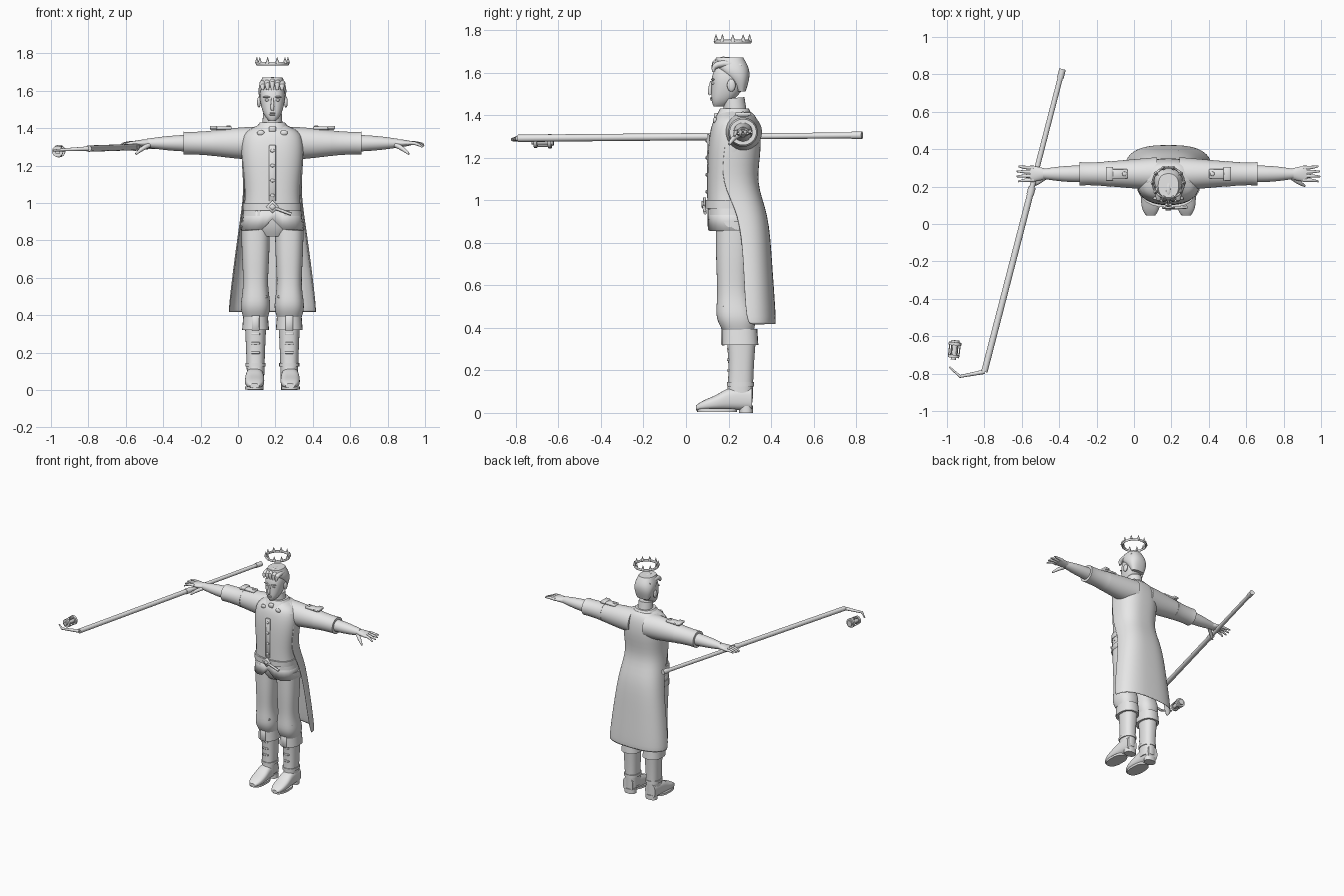
import bpy, bmesh, math
from math import cos, sin, pi, copysign
from mathutils import Vector, Matrix

old_cube = bpy.data.objects.get("Cube")
if old_cube:
    bpy.data.objects.remove(old_cube, do_unlink=True)

BODY_X = .184      # the figure stands to one side of the staff
LEG_X = .09
ARM_Y, ARM_Z = .268, 1.32
CROWN_Y, CROWN_Z, CROWN_RADIUS = .22, 1.745, .083
SIDES = (("left", 1), ("right", -1))

grey = bpy.data.materials.new("plain_grey")
grey.use_nodes = True
grey.diffuse_color = (.8, .8, .8, 1)
grey.node_tree.nodes["Principled BSDF"].inputs["Base Color"].default_value = grey.diffuse_color
parts = []


def finish(name, bm, levels=0, shift=BODY_X, thick=0):
    bmesh.ops.recalc_face_normals(bm, faces=bm.faces)
    mesh = bpy.data.meshes.new(name)
    bm.to_mesh(mesh)
    bm.free()
    obj = bpy.data.objects.new(name, mesh)
    bpy.context.collection.objects.link(obj)
    obj.location.x = shift
    mesh.materials.append(grey)
    if thick:
        solid = obj.modifiers.new("thickness", 'SOLIDIFY')
        solid.thickness = thick
    if levels:
        smooth = obj.modifiers.new("smooth", 'SUBSURF')
        smooth.levels = smooth.render_levels = levels
    parts.append(obj)
    return obj


def loft(name, rings, closed=True, caps=True, **options):
    """Skin a row of rings; the rims of the end caps stay crisp."""
    bm = bmesh.new()
    rows = [[bm.verts.new(point) for point in ring] for ring in rings]
    count = len(rows[0])
    for lower, upper in zip(rows, rows[1:]):
        for i in range(count if closed else count - 1):
            j = (i + 1) % count
            bm.faces.new((lower[i], lower[j], upper[j], upper[i]))
    if caps:
        crease = bm.edges.layers.float.new("crease_edge")
        for row in (rows[0], rows[-1]):
            for edge in bm.faces.new(row).edges:
                edge[crease] = 1
    return finish(name, bm, **options)


def oval(centre, u, v, power=2, count=24):
    def soften(t):
        return copysign(abs(t) ** (2 / power), t)
    centre, u, v = Vector(centre), Vector(u), Vector(v)
    angles = [2 * pi * i / count for i in range(count)]
    return [centre + u * soften(cos(a)) + v * soften(sin(a)) for a in angles]


def flat_ring(x, z, front, back, half):
    return oval((x, (front + back) / 2, z), (half, 0, 0), (0, (back - front) / 2, 0), power=2.4)


def tower(name, rows, x=0, levels=2, **options):
    """Upright form; rows are height, front, back and half width."""
    loft_rings = [flat_ring(x, *row) for row in rows]
    return loft(name, loft_rings, levels=levels, **options)


def limb(name, rows, side):
    """Sideways form on the arm axis; rows are reach, half depth and half height."""
    rings = [oval((side * x, ARM_Y, ARM_Z), (0, depth, 0), (0, 0, height)) for x, depth, height in rows]
    return loft(name, rings, levels=2)


def tube(name, path, radii, count=12, **options):
    points = [Vector(p) for p in path]
    rings = []
    for i, point in enumerate(points):
        way = (points[min(i + 1, len(points) - 1)] - points[max(i - 1, 0)]).normalized()
        across = way.orthogonal().normalized() if abs(way.z) > .9 else way.cross(Vector((0, 0, 1))).normalized()
        rings.append(oval(point, across * radii[i], across.cross(way) * radii[i], count=count))
    return loft(name, rings, **options)


def ball(name, centre, radii):
    bm = bmesh.new()
    place = Matrix.Translation(centre) @ Matrix.Diagonal((*radii, 1))
    bmesh.ops.create_uvsphere(bm, u_segments=16, v_segments=10, radius=1, matrix=place)
    return finish(name, bm)


def box(name, centre, size, turn=0):
    bm = bmesh.new()
    place = Matrix.Translation(centre) @ Matrix.Rotation(turn, 4, 'Y') @ Matrix.Diagonal((*size, 1))
    bmesh.ops.create_cube(bm, size=1, matrix=place)
    bmesh.ops.bevel(bm, geom=bm.edges[:], offset=min(size) / 5, segments=1, affect='EDGES')
    return finish(name, bm)


# Neck, head and face
tube("neck", [(0, .235, 1.37), (0, .225, 1.48)], [.057, .05], count=24)
tower("head", [(1.44, .13, .18, .02), (1.465, .117, .22, .045), (1.53, .12, .28, .066),
               (1.6, .12, .29, .071), (1.66, .16, .26, .04)])
tube("nose", [(0, .12, 1.56), (0, .11, 1.51), (0, .115, 1.495)], [.006, .012, .008], levels=1)
for lip_height in (1.472, 1.48):
    ball("lip", (0, .12, lip_height), (.017, .007, .004))
for side, s in SIDES:
    ball(side + "_eye", (s * .027, .13, 1.55), (.013, .01, .007))
    ball(side + "_brow", (s * .03, .127, 1.567), (.02, .01, .005))
    ball(side + "_ear", (s * .072, .213, 1.54), (.01, .02, .03))

# Swept back hair
tower("hair", [(1.51, .24, .28, .05), (1.57, .2, .3, .075), (1.62, .13, .3, .077), (1.67, .14, .27, .055)])
for i in range(5):
    x = (i - 2) * .026
    drop = abs(x) / 3
    tube("hair_lock", [(x, .13, 1.605), (x, .125, 1.645 - drop), (x, .17, 1.665 - drop), (x, .26, 1.65 - drop)],
         [.008, .016, .02, .01], levels=1)

# Crown floating above the head
bpy.ops.mesh.primitive_torus_add(major_radius=CROWN_RADIUS, minor_radius=.006, major_segments=40,
                                 minor_segments=8, location=(BODY_X, CROWN_Y, CROWN_Z))
crown = bpy.context.object
crown.name = "crown_band"
crown.scale.z = 1.6
crown.data.materials.append(grey)
parts.append(crown)
for i in range(10):
    angle = 2 * pi * i / 10
    foot = Vector((CROWN_RADIUS * cos(angle), CROWN_Y + CROWN_RADIUS * sin(angle), CROWN_Z))
    tube("crown_spike", [foot, foot + Vector((0, 0, .035))], [.012, .001], count=8)

# Tunic, split skirt, belt, collar and buttons
tower("tunic", [(.93, .1, .31, .16), (1.05, .1, .3, .14), (1.25, .1, .32, .172),
                (1.37, .12, .33, .165), (1.4, .15, .31, .11), (1.42, .16, .29, .07)])
skirt = tower("tunic_skirt", [(.855, .1, .33, .17), (.97, .1, .31, .15)], levels=0, caps=False, thick=.01)
for vertex in skirt.data.vertices:
    if vertex.co.z < .9 and vertex.co.y < .2:
        vertex.co.z += max(0, .06 - abs(vertex.co.x))
tower("pelvis", [(.82, .16, .3, .08), (.87, .13, .31, .14), (.95, .12, .31, .145)])
tower("belt", [(z, .088, .32, .157) for z in (.96, 1)], levels=0)
for name, y, size in (("outer", .088, .05), ("inner", .08, .026)):
    box("buckle_" + name, (0, y, .98), (size, .014, size), pi / 4)
tube("belt_tail", [(.02, .085, .97), (.1, .09, .94)], [.008, .008], count=8)
tower("collar", [(1.385, .135, .32, .1), (1.43, .16, .295, .068)], levels=0)
box("collar_clasp", (0, .143, 1.395), (.036, .022, .03))
box("placket", (0, .104, 1.16), (.036, .012, .3))
for i in range(4):
    ball("button", (0, .097, 1.04 + i * .08), (.012, .006, .009))

# Arms, hands and shoulder straps
for side, s in SIDES:
    limb(side + "_sleeve", [(.06, .09, .09), (.17, .08, .087), (.34, .065, .065)], s)
    limb(side + "_cuff", [(.31, .07, .07), (.35, .064, .064), (.44, .06, .06), (.475, .064, .062)], s)
    limb(side + "_forearm", [(.44, .046, .046), (.56, .044, .04), (.67, .027, .024)], s)
    limb(side + "_palm", [(.65, .026, .022), (.7, .04, .02), (.74, .043, .012)], s)
    for i in range(4):
        y, spread = .235 + .022 * i, (i - 1.5) * .005
        tip = .815 - .009 * abs(i - 1.5)
        tube(side + "_finger", [(s * .72, y, ARM_Z), (s * .765, y, ARM_Z + .003),
                                (s * tip, y + spread, 1.3 + i * .006)],
             [.012, .011, .005], count=8, levels=1)
    tube(side + "_thumb", [(s * .66, .25, 1.31), (s * .7, .22, 1.29), (s * .73, .203, 1.262)],
         [.015, .014, .006], count=8, levels=1)
    box(side + "_shoulder_strap", (s * .275, ARM_Y, 1.4), (.115, .05, .018))
    box(side + "_strap_end", (s * .315, ARM_Y, 1.405), (.04, .075, .015))
    ball(side + "_strap_button", (s * .235, ARM_Y, 1.41), (.012, .012, .006))
    ball(side + "_cape_medallion", (s * .062, .137, 1.375), (.02, .01, .015))

# Open cape hanging from the shoulders; each section is the back half of an oval
cape = []
for z, edge, back, half in [(1.42, .24, .3, .06), (1.39, .2, .34, .16), (1.25, .18, .36, .17),
                            (1.08, .16, .325, .152), (.94, .25, .39, .17), (.7, .27, .405, .205),
                            (.405, .28, .427, .24)]:
    whole = oval((0, edge, z), (half, 0, 0), (0, back - edge, 0), power=2.7, count=40)
    cape.append(whole[:21])
loft("cape", cape, closed=False, caps=False, levels=2, thick=.01)

# Legs, gathered breeches and boots
for side, s in SIDES:
    x = s * LEG_X
    tower(side + "_breeches", [(.9, .14, .31, .078), (.7, .14, .3, .074), (.55, .15, .29, .062),
                               (.45, .135, .335, .086), (.39, .17, .32, .067)], x)
    tube(side + "_knee_fold", [(s * .03, .17, .5), (x, .148, .48), (s * .15, .18, .5)],
         [.006, .012, .006], levels=1)
    tower(side + "_boot_cuff", [(.32, .17, .34, .072), (.395, .17, .335, .066)], x, levels=0)
    tower(side + "_boot_shaft", [(.36, .19, .33, .058), (.2, .203, .317, .05), (.05, .19, .314, .046)], x)
    profile = [(.046, .025, .035), (.08, .05, .06), (.15, .053, .085), (.2, .049, .125), (.31, .042, .12)]
    loft(side + "_boot_foot", [oval((s * .095, y, top / 2 + .006), (half, 0, 0), (0, 0, top / 2 - .006), 2.6)
                               for y, half, top in profile], levels=2)
    tower(side + "_sole", [(z, .052, .24, .05) for z in (.004, .02)], s * .097, levels=0)
    tower(side + "_heel", [(z, .25, .316, .043) for z in (0, .035)], x, levels=0)
    tower(side + "_ankle_strap", [(z, .192, .32, .054) for z in (.125, .145)], x, levels=0)
    box(side + "_boot_tongue", (x, .174, .36), (.04, .018, .085))
    for z in (.2, .25, .3):
        box(side + "_boot_lace", (x, .199, z), (.045, .012, .013))

# Long staff with a hooked end
head, tail = Vector((-.8, -.79, 1.291)), Vector((-.382, .828, 1.305))
for name, start, end, radius in (("staff_lower", 0, .61, .017), ("staff_upper", .6, 1, .014),
                                 ("staff_collar", .585, .61, .02), ("staff_cap", .97, 1, .018)):
    tube(name, [head.lerp(tail, start), head.lerp(tail, end)], [radius, radius], count=16, shift=0)
tube("staff_hook", [head, (-.93, -.815, 1.285), (-.987, -.765, 1.281)], [.012, .008, .005], shift=0)

# Lantern lying beside the hook
base, top = Vector((-.966, -.725, 1.276)), Vector((-.955, -.622, 1.278))
for name, start, end, radius in (("foot", 0, .1, .014), ("base", .1, .25, .03), ("glass", .2, .8, .02),
                                 ("lid", .75, .9, .034), ("knob", .9, 1, .022)):
    tube("lantern_" + name, [base.lerp(top, start), base.lerp(top, end)], [radius, radius], count=16, shift=0)
axis = (top - base).normalized()
across = axis.cross(Vector((0, 0, 1)))
for i in range(6):
    out = Matrix.Rotation(2 * pi * i / 6, 3, axis) @ across * .028
    tube("lantern_bar", [base.lerp(top, t) + out for t in (.2, .8)], [.003, .003], count=6, shift=0)

# Smooth shading with crisp edges
bpy.ops.object.select_all(action='DESELECT')
for part in parts:
    part.select_set(True)
bpy.context.view_layer.objects.active = parts[0]
bpy.ops.object.shade_smooth_by_angle(angle=math.radians(50))
